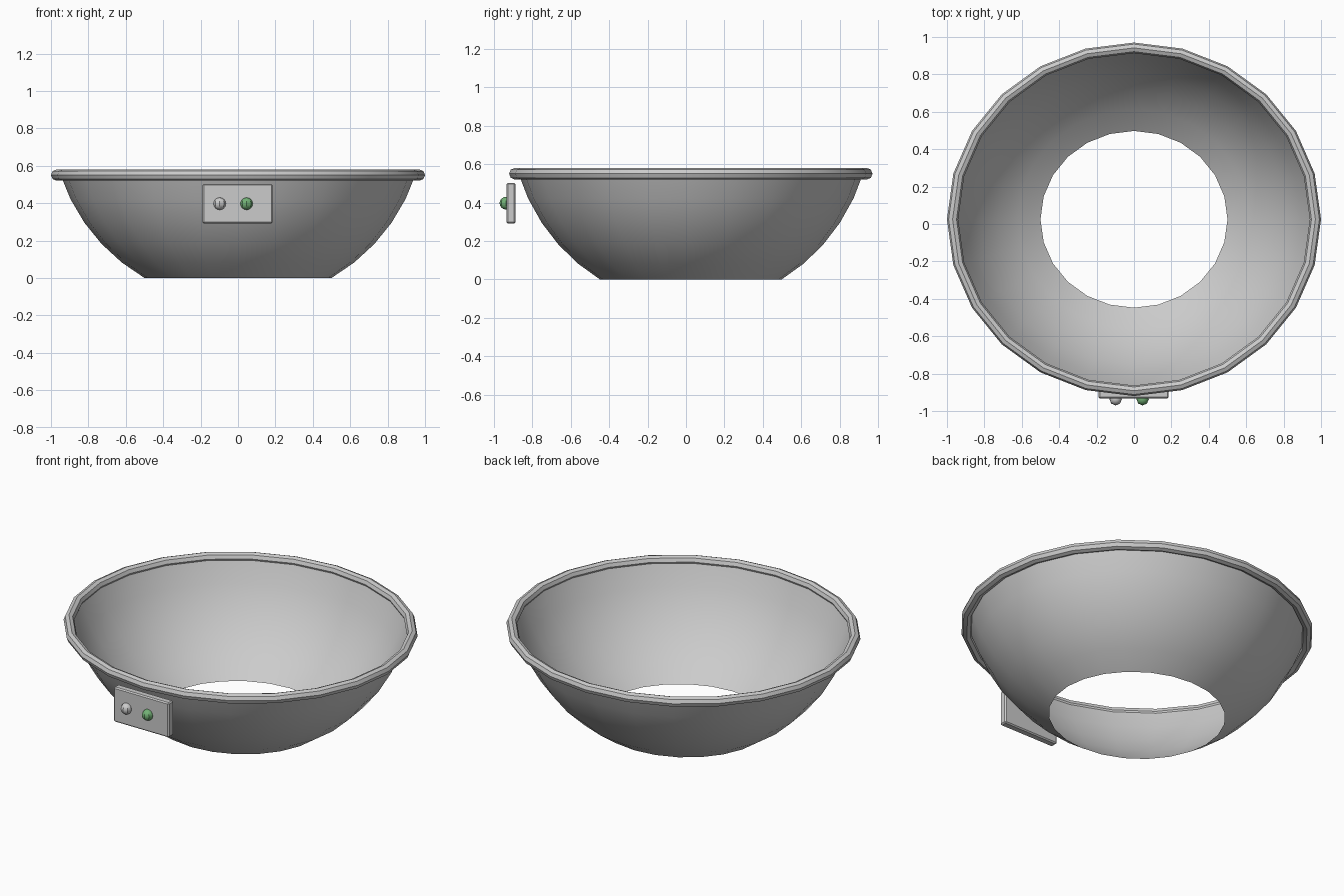
import bpy, bmesh, math

default = bpy.data.objects.get("Cube")
if default:
    bpy.data.objects.remove(default, do_unlink=True)

SEGMENTS = 24
CENTRE_Y = 0.025
DEPTH = 0.945   # the bowl is slightly oval


def material(name, rgb):
    mat = bpy.data.materials.new(name)
    mat.use_nodes = True
    colour = (*rgb, 1)
    mat.diffuse_color = colour
    mat.node_tree.nodes["Principled BSDF"].inputs["Base Color"].default_value = colour
    return mat


def finish(name, bm, mat):
    mesh = bpy.data.meshes.new(name)
    bm.to_mesh(mesh)
    bm.free()
    mesh.materials.append(mat)
    obj = bpy.data.objects.new(name, mesh)
    bpy.context.collection.objects.link(obj)
    bpy.ops.object.select_all(action="DESELECT")
    obj.select_set(True)
    bpy.context.view_layer.objects.active = obj
    bpy.ops.object.shade_smooth_by_angle(angle=math.radians(30))
    return obj


def lathe(name, profile, mat, closed=False):
    """Sweep (radius, z) points around the oval; points run upward outside."""
    bm = bmesh.new()
    rings = []
    for r, z in profile:
        angles = [math.tau * i / SEGMENTS for i in range(SEGMENTS)]
        rings.append([bm.verts.new((r * math.cos(a), CENTRE_Y + DEPTH * r * math.sin(a), z))
                      for a in angles])
    pairs = list(zip(rings, rings[1:]))
    if closed:
        pairs.append((rings[-1], rings[0]))
    for low, high in pairs:
        for i in range(SEGMENTS):
            j = (i + 1) % SEGMENTS
            bm.faces.new((low[i], low[j], high[j], high[i]))
    return finish(name, bm, mat)


grey = material("light grey", (0.6, 0.6, 0.6))
green = material("button green", (0.17, 0.44, 0.18))

# Open bowl: a band of a unit sphere
start, end, steps = math.radians(30), math.radians(72), 5
angles = [start + (end - start) * i / steps for i in range(steps + 1)]
lathe("bowl", [(math.sin(a), math.cos(start) - math.cos(a)) for a in angles], grey)

# Eight-sided tube around the top edge
tube = [math.tau * i / 8 for i in range(8)]
lathe("rim", [(0.97 + 0.03 * math.cos(a), 0.55 + 0.03 * math.sin(a)) for a in tube],
      grey, closed=True)

# Control panel with bevelled edges
bm = bmesh.new()
bmesh.ops.create_cube(bm, size=1)
bmesh.ops.scale(bm, vec=(0.374, 0.046, 0.212), verts=bm.verts)
bmesh.ops.bevel(bm, geom=bm.edges[:], offset=0.007, segments=1, affect="EDGES")
bmesh.ops.translate(bm, vec=(-0.002, -0.91, 0.397), verts=bm.verts)
finish("control_panel", bm, grey)

# Round buttons
for name, x, mat in (("right_button", -0.098, grey), ("left_button", 0.046, green)):
    bm = bmesh.new()
    bmesh.ops.create_uvsphere(bm, u_segments=8, v_segments=8, radius=0.033)
    bmesh.ops.translate(bm, vec=(x, -0.937, 0.397), verts=bm.verts)
    finish(name, bm, mat)
